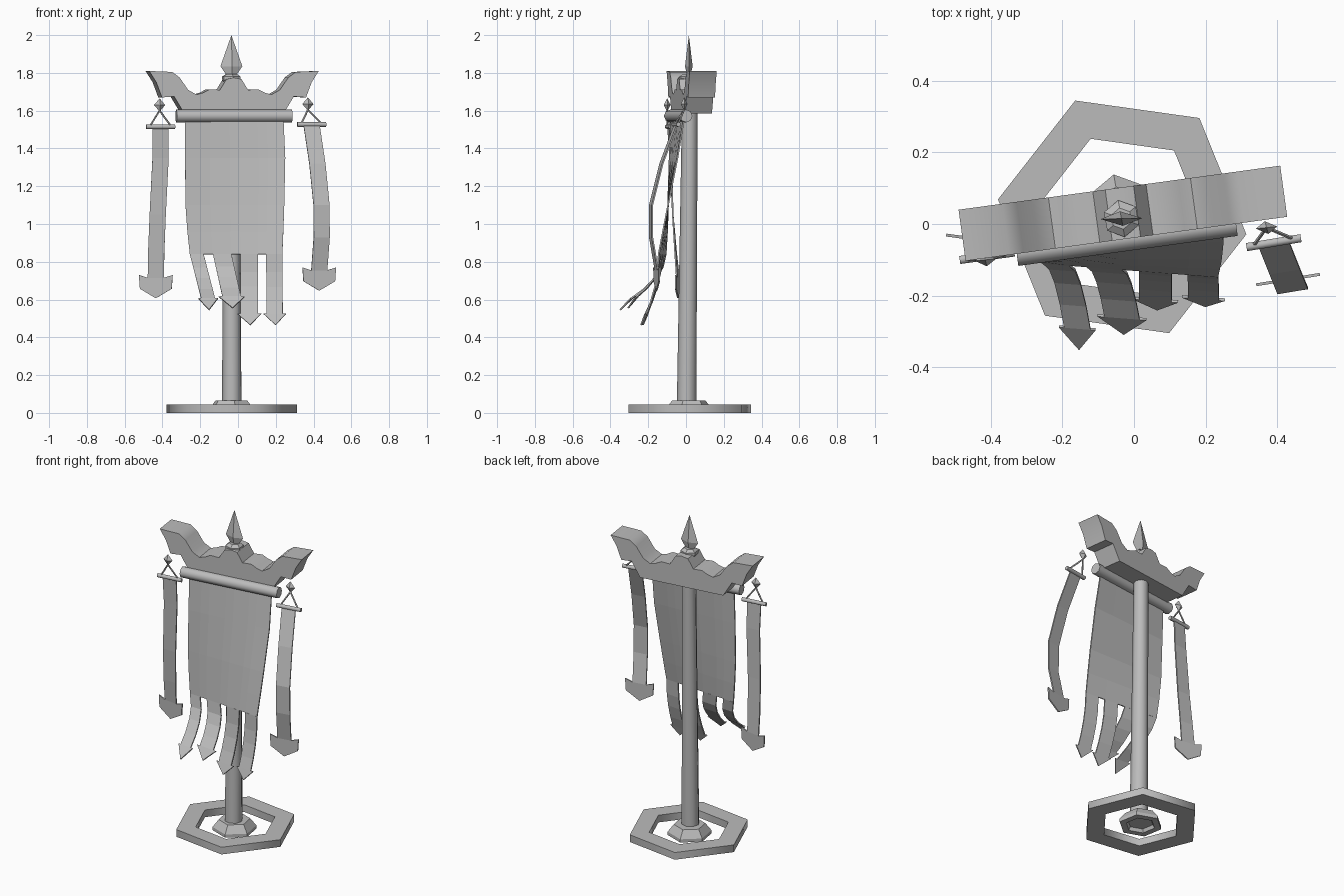
import bpy, bmesh, math
from mathutils import Matrix, Vector

default_cube = bpy.data.objects.get("Cube")
if default_cube:
    bpy.data.objects.remove(default_cube, do_unlink=True)

grey = bpy.data.materials.new("plain grey")
grey.use_nodes = True
grey.diffuse_color = (0.5, 0.5, 0.5, 1)
grey.node_tree.nodes["Principled BSDF"].inputs["Base Color"].default_value = grey.diffuse_color

TURN = math.radians(7.8)
CENTRE = Vector((-0.035, 0.015, 0))
crest_frame = Matrix.Translation((-0.031, 0.03, 0)) @ Matrix.Rotation(TURN, 4, 'Z')


def finish(name, bm, smooth_angle=None):
    """Turn a bmesh into a named object with the shared material."""
    bmesh.ops.recalc_face_normals(bm, faces=bm.faces[:])
    mesh = bpy.data.meshes.new(name)
    bm.to_mesh(mesh)
    bm.free()
    mesh.materials.append(grey)
    obj = bpy.data.objects.new(name, mesh)
    bpy.context.collection.objects.link(obj)
    if smooth_angle:
        bpy.ops.object.select_all(action='DESELECT')
        obj.select_set(True)
        bpy.context.view_layer.objects.active = obj
        bpy.ops.object.shade_smooth_by_angle(angle=math.radians(smooth_angle))
    return obj


def lathe(name, centre, profile, sides, spin=0, flat=1, smooth_angle=None, closed=False):
    """Stack of polygon rings; profile is (radius, height), closed joins last to first."""
    bm = bmesh.new()
    rings = []
    for radius, z in profile:
        ring = []
        for i in range(sides):
            a = math.radians(spin) + math.tau * i / sides
            ring.append(bm.verts.new((centre[0] + radius * math.cos(a),
                                      centre[1] + radius * math.sin(a) * flat, z)))
        rings.append(ring)
    pairs = list(zip(rings, rings[1:]))
    if closed:
        pairs.append((rings[-1], rings[0]))
    else:
        bm.faces.new(rings[0])
        bm.faces.new(rings[-1])
    for low, high in pairs:
        for i in range(sides):
            j = (i + 1) % sides
            bm.faces.new((low[i], low[j], high[j], high[i]))
    bmesh.ops.remove_doubles(bm, verts=bm.verts[:], dist=0.0001)
    return finish(name, bm, smooth_angle)


def bar(name, start, end, radius, sides=8, end_radius=None):
    """Straight smooth bar between two points."""
    start, end = Vector(start), Vector(end)
    axis = end - start
    place = Matrix.Translation((start + end) / 2) @ axis.to_track_quat('Z', 'Y').to_matrix().to_4x4()
    bm = bmesh.new()
    bmesh.ops.create_cone(bm, cap_ends=True, segments=sides, radius1=radius,
                          radius2=end_radius or radius, depth=axis.length, matrix=place)
    return finish(name, bm, 62)


def cloth(name, rows, outline=()):
    """Sheet through rows of points, ended by one face running round the outline."""
    bm = bmesh.new()
    grid = [[bm.verts.new(p) for p in row] for row in rows]
    for upper, lower in zip(grid, grid[1:]):
        for i in range(len(upper) - 1):
            bm.faces.new((upper[i], upper[i + 1], lower[i + 1], lower[i]))
    if outline:
        bm.faces.new([grid[-1][0], grid[-1][-1]] + [bm.verts.new(p) for p in outline])
    obj = finish(name, bm)
    solid = obj.modifiers.new("thickness", 'SOLIDIFY')
    solid.thickness = 0.008
    solid.offset = 0


# Hexagonal floor ring, foot and pole
lathe("base_ring", (-0.033, 0.02), [(0.35, 0), (0.35, 0.045), (0.235, 0.045), (0.235, 0)],
      6, spin=-8, smooth_angle=65, closed=True)
lathe("pole_foot", CENTRE, [(0.075, 0.02), (0.085, 0), (0.125, 0), (0.125, 0.02), (0.09, 0.065)],
      6, spin=-20)
bar("pole", (-0.033, 0.003, 0.03), (-0.035, 0.02, 1.6), 0.052, end_radius=0.042)

# Carved crest: half outline, mirrored and extruded
half = [(0.04, 1.767), (0.075, 1.71), (0.13, 1.713), (0.165, 1.695), (0.2, 1.685),
        (0.245, 1.71), (0.29, 1.775), (0.33, 1.805), (0.453, 1.81), (0.415, 1.75),
        (0.385, 1.67), (0.32, 1.675), (0.265, 1.585)]
outline = [(0, 1.775)] + half + [(-x, z) for x, z in reversed(half)]
bm = bmesh.new()
front = bm.faces.new([bm.verts.new((x, -0.072, z)) for x, z in outline])
back = bmesh.ops.extrude_face_region(bm, geom=[front])["geom"]
bmesh.ops.translate(bm, verts=[v for v in back if isinstance(v, bmesh.types.BMVert)],
                    vec=(0, 0.144, 0))
bm.transform(crest_frame)
finish("crest", bm, 38)

# Finial: collar and flattened spear head
lathe("finial_collar", CENTRE, [(0.04, 1.74), (0.052, 1.765), (0.052, 1.78), (0.03, 1.795)], 6, spin=-20)
lathe("finial_spear", CENTRE, [(0.024, 1.785), (0.058, 1.835), (0, 2)], 4, spin=4, flat=0.35)

# Banner rod
bar("banner_rod", crest_frame @ Vector((-0.309, -0.072, 1.572)),
    crest_frame @ Vector((0.309, -0.072, 1.572)), 0.034)

# Main banner: columns fall on the slit edges, the lower hem twists forward on the left
columns = [0, 0.15, 0.25, 0.45, 0.55, 0.735, 0.825, 1]
rows = []
for z, left, right in [(1.57, (-0.28, -0.078), (0.24, -0.008)),
                       (1.35, (-0.28, -0.087), (0.25, -0.045)),
                       (1.1, (-0.278, -0.095), (0.245, -0.095)),
                       (0.96, (-0.268, -0.1), (0.24, -0.122)),
                       (0.84, (-0.255, -0.107), (0.235, -0.145))]:
    a, b = Vector((*left, z)), Vector((*right, z))
    rows.append([a.lerp(b, t) for t in columns])
cloth("banner", rows)

# Four tails: each has a shift, forward reach and drop, then an arrow end
tails = [(0.06, -0.18, 0.235), (0.05, -0.14, 0.225), (0, -0.08, 0.315), (0.002, -0.065, 0.315)]
for i, (shift, reach, drop) in enumerate(tails):
    a, b = rows[-1][2 * i], rows[-1][2 * i + 1]
    path = [Vector((shift * t, reach * t ** 2, -drop * t)) for t in (0, 0.3, 0.55, 0.8, 1)]
    tail = [(a + p, b + p) for p in path]
    left, right = tail[-1]
    across = (right - left) * 0.2
    point = (left + right) / 2 + Vector((0.005, reach * 0.33, -0.06))
    cloth("banner_tail_%d" % (i + 1), tail, [right + across, point, left - across])


def side_streamer(side, gem, rod, angle, path, head_turn):
    """Gem, hanger wires, small rod and arrow-ended streamer."""
    gem, rod = Vector(gem), Vector(rod)
    lathe(side + "_gem", gem, [(0, gem.z - 0.035), (0.03, gem.z), (0, gem.z + 0.035)],
          4, spin=math.degrees(angle), flat=0.6)
    along = Vector((math.cos(angle), math.sin(angle), 0))
    hook = gem - Vector((0, 0, 0.03))
    for end, sign in (("outer", -1), ("inner", 1)):
        bar("%s_%s_wire" % (side, end), hook, rod + along * sign * 0.058, 0.005, sides=5)
    bar(side + "_streamer_rod", rod - along * 0.077, rod + along * 0.077, 0.013, sides=6)
    sheet = []
    for i, p in enumerate(path):
        turn = angle + (head_turn - angle) * i / (len(path) - 1)
        across = Vector((math.cos(turn), math.sin(turn), 0))
        sheet.append((Vector(p) - across * 0.043, Vector(p) + across * 0.043))
    end = Vector(path[-1])
    up = Vector((0, 0, 1))
    head = [across * 0.09 + up * 0.015, across * 0.085 - up * 0.058, -up * 0.108,
            -across * 0.085 - up * 0.058, -across * 0.09 + up * 0.015]
    cloth(side + "_streamer", sheet, [end + p for p in head])


side_streamer("right", (-0.415, -0.1, 1.63), (-0.41, -0.09, 1.515), TURN,
              [(-0.41, -0.09, 1.51), (-0.41, -0.08, 1.35), (-0.425, -0.07, 1.05),
               (-0.433, -0.055, 0.85), (-0.435, -0.043, 0.715)], -TURN)
side_streamer("left", (0.37, -0.01, 1.635), (0.39, -0.052, 1.527), TURN * 1.2,
              [(0.39, -0.055, 1.52), (0.42, -0.13, 1.32), (0.442, -0.185, 1.1),
               (0.443, -0.185, 0.93), (0.43, -0.155, 0.755)], TURN * 1.2)
